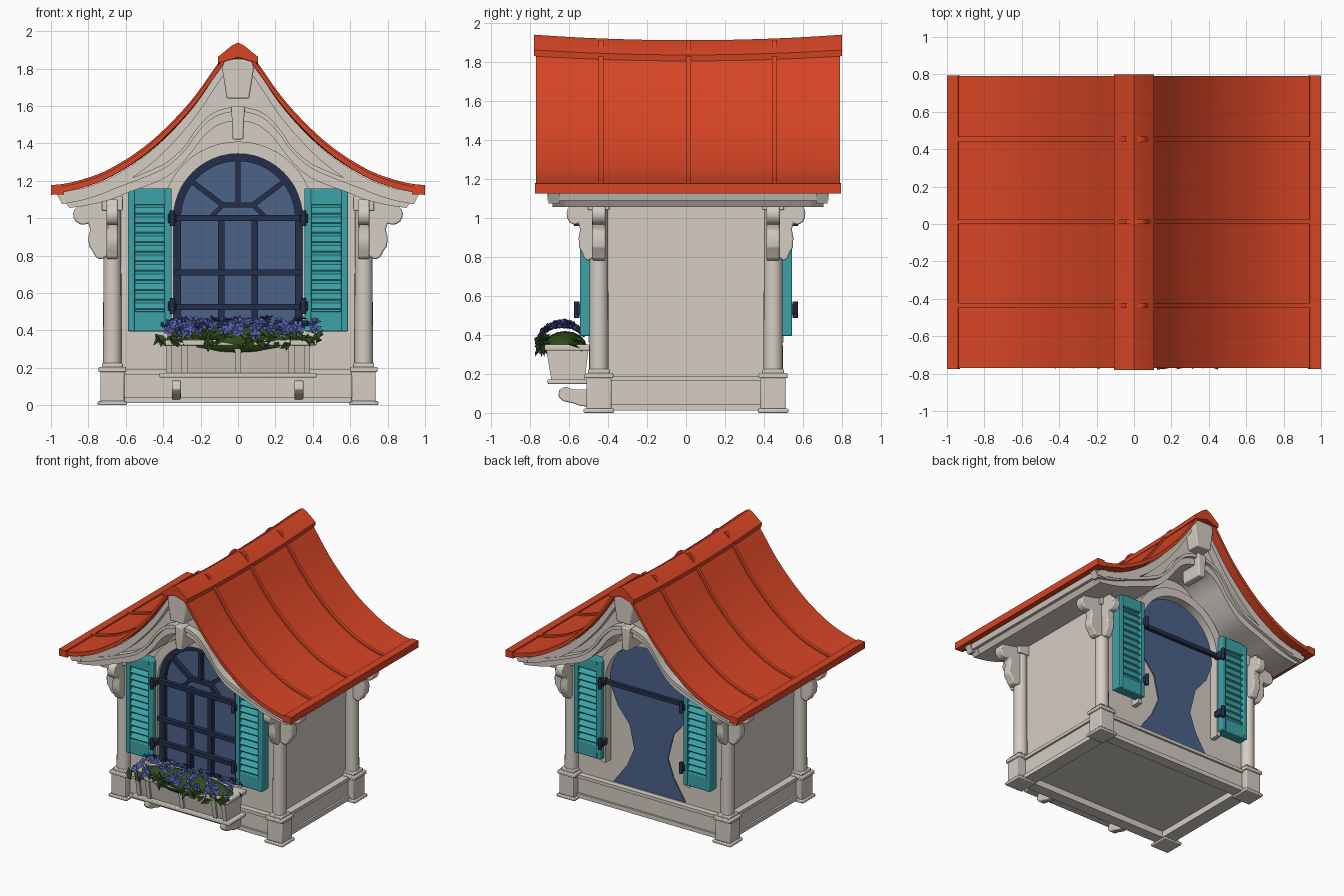
import bpy, bmesh, math, random
from mathutils import Vector, Matrix

if "Cube" in bpy.data.objects:
    bpy.data.objects.remove(bpy.data.objects["Cube"])

random.seed(4)

def material(name, rgb):
    m = bpy.data.materials.new(name)
    m.diffuse_color = (*rgb, 1)
    m.use_nodes = True
    m.node_tree.nodes["Principled BSDF"].inputs["Base Color"].default_value = m.diffuse_color
    return m

WHITE = material("warm_white", (0.66, 0.61, 0.55))
RED = material("roof_red", (0.68, 0.06, 0.018))
TEAL = material("shutter_teal", (0.045, 0.36, 0.385))
NAVY = material("iron_navy", (0.018, 0.028, 0.07))
GLASS = material("glass_blue", (0.07, 0.125, 0.25))
PETAL = material("petal_blue", (0.09, 0.115, 0.42))
LEAF = material("leaf_green", (0.03, 0.075, 0.012))

def finish(name, bm, mat, angle=35, bevel=0, recalc=True):
    if recalc:
        bmesh.ops.recalc_face_normals(bm, faces=bm.faces[:])
    me = bpy.data.meshes.new(name)
    bm.to_mesh(me)
    bm.free()
    me.materials.append(mat)
    me.shade_smooth()
    me.set_sharp_from_angle(angle=math.radians(angle))
    ob = bpy.data.objects.new(name, me)
    bpy.context.collection.objects.link(ob)
    if bevel:
        mod = ob.modifiers.new("bevel", 'BEVEL')
        mod.width, mod.segments = bevel, 2
    return ob

def prism(name, pts, a, b, mat, axis='y', steps=1, sag=0, bevel=0):
    """Extrude a (u, z) outline along an axis; optional sag at mid-length."""
    bm = bmesh.new()
    rings = []
    for i in range(steps + 1):
        f = i / steps
        t = a + (b - a) * f
        drop = sag * (1 - (2 * f - 1) ** 2)
        rings.append([bm.verts.new((u, t, z - drop * max(0, z - 1.15) / 0.75) if axis == 'y' else (t, u, z))
                      for u, z in pts])
    n = len(pts)
    for r, s in zip(rings, rings[1:]):
        for i in range(n):
            bm.faces.new((r[i], r[(i + 1) % n], s[(i + 1) % n], s[i]))
    bm.faces.new(rings[0])
    bm.faces.new(rings[-1])
    return finish(name, bm, mat, bevel=bevel)

def box(name, x0, x1, y0, y1, z0, z1, mat, bevel=0):
    return prism(name, [(x0, z0), (x1, z0), (x1, z1), (x0, z1)], y0, y1, mat, bevel=bevel)

def bar(name, p, q, w, y0, y1, mat):
    p, q = Vector(p), Vector(q)
    d = (q - p).normalized() * w / 2
    s = Vector((-d.y, d.x))
    return prism(name, [tuple(v) for v in (p + s, p - s, q - s, q + s)], y0, y1, mat)

def spline(pts, n=5):
    """Smooth half curve through points, then mirrored to the full width."""
    P = [Vector((-pts[1][0], pts[1][1]))] + [Vector(p) for p in pts]
    P.append(2 * P[-1] - P[-2])
    out = []
    for i in range(1, len(P) - 2):
        a, b, c, d = P[i - 1:i + 3]
        for k in range(n):
            t = k / n
            out.append(0.5 * (2 * b + (c - a) * t + (2 * a - 5 * b + 4 * c - d) * t * t
                              + (3 * b - a - 3 * c + d) * t ** 3))
    out.append(P[-2])
    return [(-x, z) for x, z in out[:0:-1]] + [tuple(v) for v in out]

def shift(curve, dz, sx=1.0):
    return [(x * sx, z + dz) for x, z in curve]

def band(name, top, bottom, y0, y1, mat, **k):
    return prism(name, top + bottom[::-1], y0, y1, mat, **k)

# roof: swept shell, standing seams, eave lips and ridge cap
roof = spline([(0.03, 1.90), (0.1, 1.825), (0.26, 1.605), (0.47, 1.395), (0.68, 1.255), (0.85, 1.19), (1.0, 1.16)])
band("roof_shell", roof, shift(roof, -0.032), -0.77, 0.79, RED, steps=12, sag=0.02)
for y in (-0.435, 0.012, 0.455):
    band("roof_seam", shift(roof, 0.012), shift(roof, -0.02), y - 0.013, y + 0.013, RED)
for s in (-1, 1):
    prism("eave_lip", [(s * 0.93, 1.128), (s * 1.0, 1.125), (s * 1.0, 1.178), (s * 0.94, 1.18)], -0.775, 0.795, RED)
prism("ridge_cap", [(-0.105, 1.83), (-0.108, 1.862), (-0.03, 1.925), (0, 1.94), (0.03, 1.925), (0.108, 1.862),
                    (0.105, 1.83), (0, 1.86)], -0.78, 0.80, RED, steps=12, sag=0.027)

# gable overhang with wavy underside, plus mouldings on both ends
wave_lo = spline([(0, 1.52), (0.1, 1.5), (0.18, 1.44), (0.25, 1.35), (0.33, 1.26), (0.42, 1.2), (0.58, 1.14),
                  (0.68, 1.1), (0.8, 1.07), (0.9, 1.055)])
wave_hi = spline([(0, 1.595), (0.13, 1.565), (0.22, 1.48), (0.29, 1.38), (0.38, 1.3), (0.46, 1.26), (0.58, 1.21),
                  (0.7, 1.17), (0.83, 1.135), (0.95, 1.115)])
wave_mid = [((a[0] + 2 * b[0]) / 3, (a[1] + 2 * b[1]) / 3) for a, b in zip(wave_lo, wave_hi)]
band("gable_overhang", shift(roof, -0.03, 0.95), wave_lo, -0.65, 0.67, WHITE)
for y0, d in ((-0.65, -1), (0.67, 1)):
    band("wave_trim", wave_hi, wave_lo, y0 - d * 0.03, y0 + d * 0.035, WHITE)
    band("wave_trim_edge", wave_hi, wave_mid, y0, y0 + d * 0.06, WHITE)
    band("roof_fascia", shift(roof, -0.028, 0.97), shift(roof, -0.085, 0.94), y0, y0 + d * 0.055, WHITE)
    prism("peak_keystone", [(-0.06, 1.64), (0.06, 1.64), (0.085, 1.8), (0.075, 1.85), (-0.075, 1.85), (-0.085, 1.8)],
          y0 - d * 0.03, y0 + d * 0.1, WHITE, bevel=0.008)
    prism("arch_keystone", [(-0.028, 1.42), (0.028, 1.42), (0.036, 1.6), (-0.036, 1.6)],
          y0 - d * 0.1, y0 + d * 0.08, WHITE, bevel=0.008)
for s in (-1, 1):
    prism("eave_board", [(s * 0.86, 1.09), (s * 0.945, 1.09), (s * 0.96, 1.14), (s * 0.86, 1.17)], -0.71, 0.73, WHITE)

# walls
prism("walls", [(-0.64, 0.06), (0.64, 0.06), (0.64, 1.13)] + [p for p in reversed(wave_lo) if abs(p[0]) < 0.6]
      + [(-0.64, 1.13)], -0.43, 0.43, WHITE)

# plinth beams around an open underside
for s in (-1, 1):
    for out, z0, z1 in ((0.46, 0.012, 0.18), (0.475, 0.012, 0.045), (0.475, 0.165, 0.19)):
        y = sorted((s * 0.39, s * out))
        x = sorted((s * 0.59, s * (out + 0.22)))
        box("plinth_front_beam", -0.66, 0.66, y[0], y[1], z0, z1, WHITE)
        box("plinth_side_beam", x[0], x[1], -0.44, 0.44, z0, z1, WHITE)

# corner posts with blocks and scroll brackets
arc = [(0.112 + 0.055 * math.cos(math.radians(a)), 1.02 + 0.055 * math.sin(math.radians(a)))
       for a in range(80, -121, -25)]
SCROLL = [(-0.03, 1.1), (0.1, 1.1)] + arc + [(0.075, 0.94), (0.085, 0.9), (0.082, 0.85), (0.06, 0.82), (0.045, 0.79),
                                            (0.02, 0.78), (-0.03, 0.8)]
for sx in (-1, 1):
    for sy in (-1, 1):
        x, y = sx * 0.672, sy * 0.447
        bm = bmesh.new()
        bmesh.ops.create_cone(bm, cap_ends=True, segments=20, radius1=0.05, radius2=0.046, depth=0.93,
                              matrix=Matrix.Translation((x, y, 0.655)))
        finish("corner_post", bm, WHITE)
        for h, z0, z1 in ((0.078, 0, 0.022), (0.064, 0.02, 0.18), (0.074, 0.178, 0.205), (0.056, 0.2, 0.225),
                          (0.056, 1.04, 1.12)):
            box("post_block", x - h, x + h, y - h, y + h, z0, z1, WHITE, bevel=0.006)
        prism("side_scroll_bracket", [(sx * (0.715 + u), z) for u, z in SCROLL], y - 0.034, y + 0.034, WHITE, bevel=0.008)
        prism("end_scroll_bracket", [(sy * (0.487 + u * 0.75), z) for u, z in SCROLL], x - 0.03, x + 0.03, WHITE,
              axis='x', bevel=0.008)

# arched window
def arch(r, z0, n=24):
    return [(-r, z0)] + [(-r * math.cos(math.pi * i / n), 1 + r * math.sin(math.pi * i / n))
                         for i in range(n + 1)] + [(r, z0)]

for y0, y1 in ((-0.5, -0.42), (0.42, 0.5)):
    band("window_surround", arch(0.41, 0.9), arch(0.345, 0.9), y0, y1, WHITE)
    for s in (-1, 1):
        x = sorted((s * 0.345, s * 0.38))
        box("window_jamb", x[0], x[1], y0, y1, 0.36, 0.9, WHITE)
prism("front_glass", arch(0.346, 0.34), -0.438, -0.43, GLASS)
band("window_frame", arch(0.346, 0.36), arch(0.305, 0.36), -0.475, -0.43, NAVY)
# rear glass narrows and flares again toward the plinth
prism("rear_glass", [(-0.3, 0.2), (-0.2, 0.36), (-0.15, 0.5), (-0.2, 0.7), (-0.3, 0.82)] + arch(0.346, 0.95)
      + [(0.28, 0.8), (0.18, 0.68), (0.14, 0.5), (0.2, 0.36), (0.32, 0.2)], 0.43, 0.438, GLASS)
for s in (-1, 1):
    bar("window_mullion", (s * 0.09, 0.36), (s * 0.09, 1.0), 0.035, -0.48, -0.44, NAVY)
    bar("fan_spoke", (s * 0.08, 1.07), (s * 0.265, 1.21), 0.028, -0.475, -0.44, NAVY)
    bar("fan_foot", (s * 0.08, 1.07), (s * 0.15, 1.0), 0.024, -0.475, -0.44, NAVY)
bar("fan_centre", (0, 1.07), (0, 1.33), 0.028, -0.475, -0.44, NAVY)
bar("fan_base", (-0.09, 1.07), (0.09, 1.07), 0.028, -0.475, -0.44, NAVY)
for z in (0.525, 0.71, 1.0):
    bar("window_rail", (-0.34, z), (0.34, z), 0.032, -0.51, -0.475, NAVY)
bar("rear_rail", (-0.35, 1.0), (0.35, 1.0), 0.03, 0.49, 0.52, NAVY)

# louvred shutters with hinges, front and back
for sx in (-1, 1):
    for sy in (-1, 1):
        def part(name, a, b, c, d, z0, z1, mat, bevel=0.006):
            x, y = sorted((sx * a, sx * b)), sorted((sy * c, sy * d))
            return box(name, x[0], x[1], y[0], y[1], z0, z1, mat, bevel)
        part("shutter_panel", 0.37, 0.575, 0.47, 0.512, 0.41, 1.14, TEAL)
        part("shutter_stile", 0.355, 0.392, 0.46, 0.545, 0.395, 1.16, TEAL)
        part("shutter_stile", 0.552, 0.588, 0.46, 0.545, 0.395, 1.16, TEAL)
        part("shutter_top_rail", 0.38, 0.56, 0.46, 0.542, 1.07, 1.16, TEAL)
        part("shutter_bottom_rail", 0.38, 0.56, 0.46, 0.542, 0.395, 0.5, TEAL)
        for i in range(11):
            z = 0.51 + i * 0.051
            prism("shutter_slat", [(sy * 0.505, z + 0.045), (sy * 0.54, z + 0.008), (sy * 0.535, z), (sy * 0.5, z + 0.03)],
                  sx * 0.385, sx * 0.56, TEAL, axis='x')
        for z in (0.53, 1.0):
            part("hinge_plate", 0.33, 0.375, 0.49, 0.56, z - 0.025, z + 0.025, NAVY)
            bm = bmesh.new()
            bmesh.ops.create_cone(bm, cap_ends=True, segments=12, radius1=0.014, radius2=0.014, depth=0.085,
                                  matrix=Matrix.Translation((sx * 0.35, sy * 0.56, z)))
            finish("hinge_pin", bm, NAVY)

# flower box on two curled supports
prism("planter_body", [(-0.705, 0.33), (-0.675, 0.165), (-0.52, 0.165), (-0.5, 0.33)], -0.385, 0.385, WHITE, axis='x')
box("planter_base", -0.42, 0.42, -0.71, -0.5, 0.148, 0.172, WHITE, 0.006)
box("planter_rim", -0.42, 0.42, -0.725, -0.49, 0.32, 0.35, WHITE, 0.006)
for x in (-0.37, -0.285, 0.0, 0.285, 0.37):
    prism("planter_rib", [(-0.717, 0.325), (-0.69, 0.165), (-0.65, 0.165), (-0.65, 0.325)], x - 0.016, x + 0.016, WHITE, axis='x')
for x in (-0.33, 0.325):
    prism("planter_support", [(-0.45, 0.03), (-0.54, 0.035), (-0.58, 0.05), (-0.63, 0.06), (-0.655, 0.085), (-0.65, 0.12),
                              (-0.62, 0.135), (-0.58, 0.12), (-0.45, 0.12)], x - 0.024, x + 0.024, WHITE, axis='x', bevel=0.006)

# foliage mound, leaves and blossoms
bm = bmesh.new()
bmesh.ops.create_uvsphere(bm, u_segments=20, v_segments=8, radius=1,
                          matrix=Matrix.Translation((0, -0.62, 0.34)) @ Matrix.Diagonal((0.4, 0.11, 0.08, 1)))
finish("foliage_mound", bm, LEAF)
flowers, leaves = bmesh.new(), bmesh.new()
def pose(loc, out, size):
    rot = Vector(out).to_track_quat('Z', 'Y').to_matrix().to_4x4()
    return Matrix.Translation(loc) @ rot @ Matrix.Rotation(random.uniform(0, 6.28), 4, 'Z') @ Matrix.Scale(size, 4)
for i in range(110):
    x, a = random.uniform(-0.4, 0.42), random.uniform(0.1, 2.6)
    d = Vector((random.uniform(-0.4, 0.4), -math.cos(a), math.sin(a)))
    m = pose((x, -0.635 - 0.115 * math.cos(a), 0.36 + random.uniform(0.075, 0.11) * math.sin(a)), d, random.uniform(0.024, 0.034))
    c = flowers.verts.new(m @ Vector((0, 0, -0.1)))
    for k in range(5):
        t = k * math.tau / 5
        p = [flowers.verts.new(m @ Vector((r * math.cos(t + o), r * math.sin(t + o), h)))
             for r, o, h in ((0.8, -0.5, 0.15), (1.05, 0, 0.3), (0.8, 0.5, 0.15))]
        flowers.faces.new([c] + p)
for i in range(75):
    x = random.uniform(-0.43, 0.44)
    front = random.random() < 0.75
    loc = (x, random.uniform(-0.765, -0.71) if front else random.uniform(-0.6, -0.53), random.uniform(0.32, 0.39))
    m = pose(loc, (random.uniform(-0.6, 0.6), -1 if front else 0.3, random.uniform(0.2, 1)), random.uniform(0.03, 0.045))
    v = [leaves.verts.new(m @ Vector(p)) for p in ((-1, 0, -0.3), (0, -0.5, 0.1), (1, 0, -0.3), (0, 0.5, 0.1))]
    leaves.faces.new((v[0], v[1], v[2]))
    leaves.faces.new((v[0], v[2], v[3]))
finish("blossoms", flowers, PETAL, recalc=False)
finish("leaves", leaves, LEAF, recalc=False)
